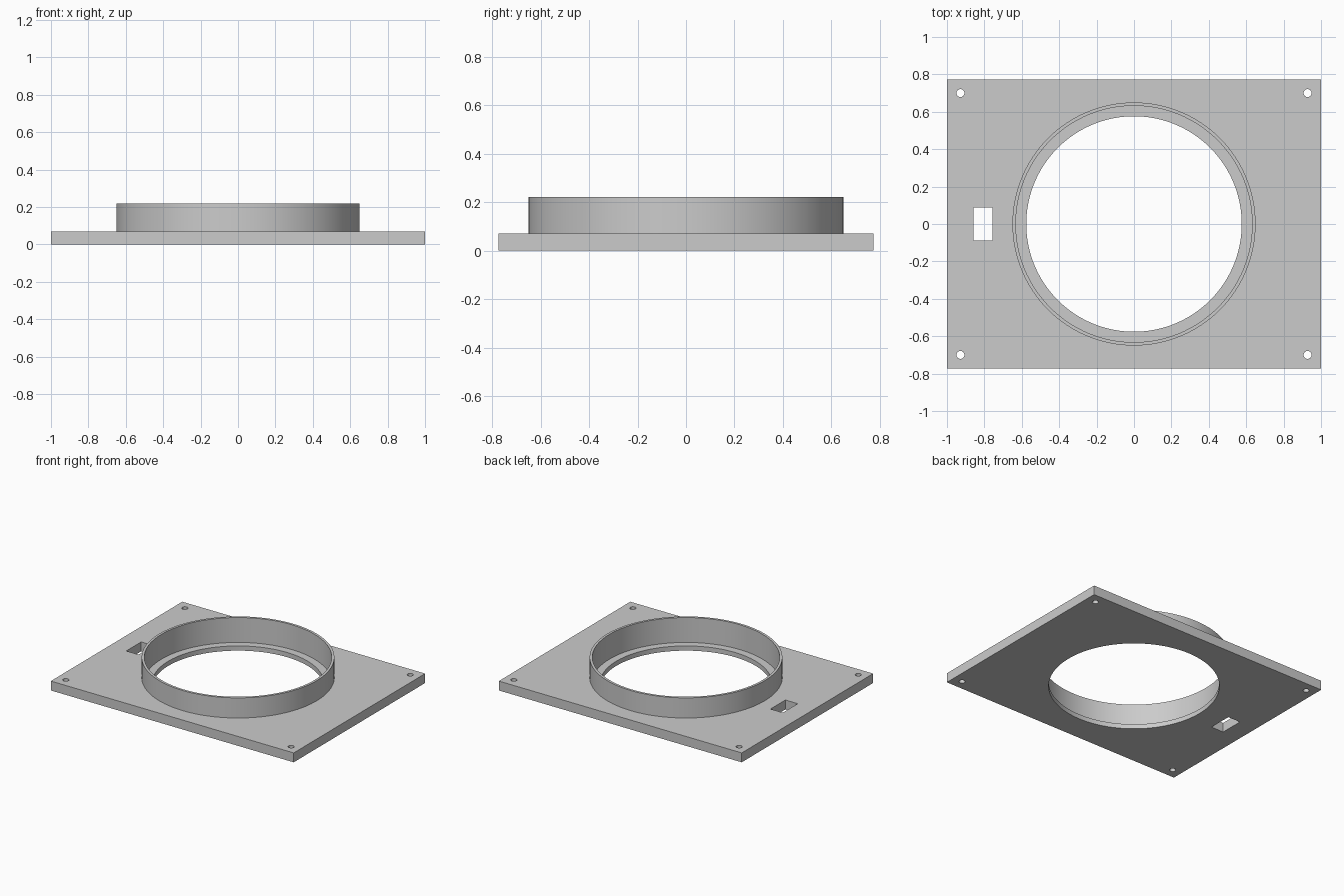
import bpy
import bmesh
from math import cos, sin, tau, radians

cube = bpy.data.objects.get("Cube")
if cube:
    bpy.data.objects.remove(cube, do_unlink=True)

LENGTH, WIDTH, THICK, TOP = 2.0, 1.546, 0.07, 0.22
BORE, INNER, OUTER, LEDGE = 0.576, 0.632, 0.65, 0.035
SEGMENTS = 128

grey = bpy.data.materials.new("light grey")
grey.use_nodes = True
colour = (0.6, 0.6, 0.6, 1)
grey.diffuse_color = colour
grey.node_tree.nodes["Principled BSDF"].inputs["Base Color"].default_value = colour


def box(name, size, location):
    bpy.ops.mesh.primitive_cube_add(size=1, location=location)
    ob = bpy.context.object
    ob.name, ob.scale = name, size
    bpy.ops.object.transform_apply(location=False, rotation=False, scale=True)
    return ob


def cylinder(name, radius, z0, z1, x=0, y=0, sides=SEGMENTS):
    bpy.ops.mesh.primitive_cylinder_add(vertices=sides, radius=radius, depth=z1 - z0,
                                        location=(x, y, (z0 + z1) / 2))
    ob = bpy.context.object
    ob.name = name
    return ob


def cut(target, cutter):
    cutter.hide_render = True
    mod = target.modifiers.new("cut", 'BOOLEAN')
    mod.operation, mod.solver, mod.object = 'DIFFERENCE', 'EXACT', cutter
    bpy.context.view_layer.objects.active = target
    bpy.ops.object.modifier_apply(modifier=mod.name)
    bpy.data.objects.remove(cutter, do_unlink=True)


def finish(ob):
    ob.data.materials.clear()
    ob.data.materials.append(grey)
    bpy.ops.object.select_all(action='DESELECT')
    ob.select_set(True)
    bpy.context.view_layer.objects.active = ob
    bpy.ops.object.shade_smooth_by_angle(angle=radians(30))


# Base plate with stepped bore, side slot and four screw holes
plate = box("base_plate", (LENGTH, WIDTH, THICK), (0, 0, THICK / 2))
cut(plate, cylinder("bore_cutter", BORE, -1, 1))
cut(plate, cylinder("ledge_cutter", INNER, LEDGE, 1))
cut(plate, box("slot_cutter", (0.102, 0.176, 1), (-0.808, 0, 0)))
for x in (-0.928, 0.928):
    for y in (-0.7, 0.7):
        cut(plate, cylinder("screw_cutter", 0.021, -1, 1, x, y, 32))
finish(plate)

# Thin upright collar, its open foot resting on the plate
bm = bmesh.new()
profile = [(OUTER, THICK), (OUTER, TOP), (INNER, TOP), (INNER, THICK)]
rings = [[bm.verts.new((r * sin(tau * i / SEGMENTS), r * cos(tau * i / SEGMENTS), z))
          for i in range(SEGMENTS)] for r, z in profile]
for low, high in zip(rings, rings[1:]):
    for i in range(SEGMENTS):
        j = (i + 1) % SEGMENTS
        bm.faces.new((low[j], low[i], high[i], high[j]))
mesh = bpy.data.meshes.new("collar")
bm.to_mesh(mesh)
bm.free()
collar = bpy.data.objects.new("collar", mesh)
bpy.context.collection.objects.link(collar)
finish(collar)
